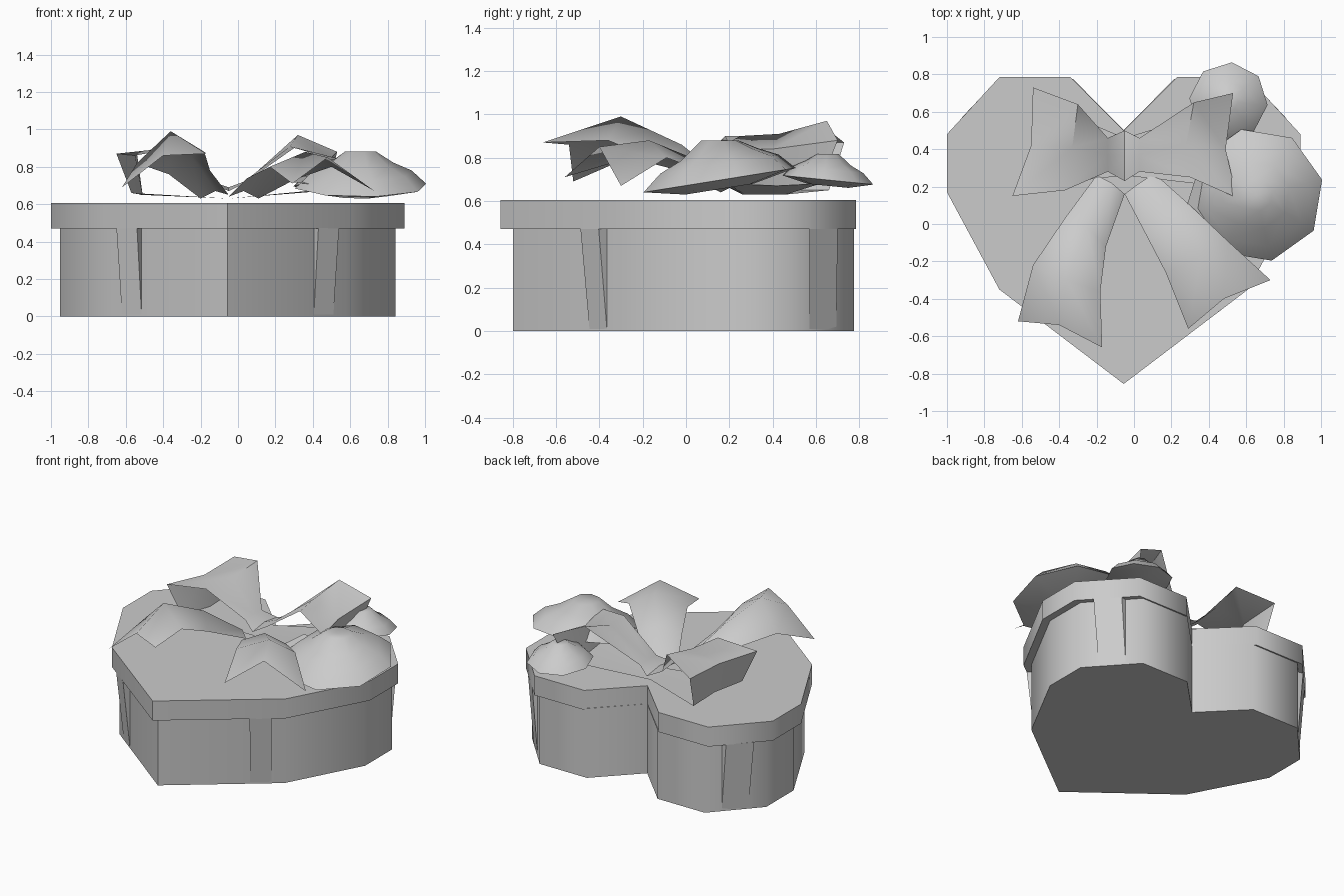
import bpy, bmesh, math

if "Cube" in bpy.data.objects:
    bpy.data.objects.remove(bpy.data.objects["Cube"])

CX = -0.055  # mirror axis of the heart box
grey = bpy.data.materials.new("warm_grey")
grey.diffuse_color = (0.6, 0.6, 0.6, 1)
grey.use_nodes = True
grey.node_tree.nodes["Principled BSDF"].inputs["Base Color"].default_value = grey.diffuse_color


def make(name, verts, faces, angle=60, fix=True):
    me = bpy.data.meshes.new(name)
    me.from_pydata(verts, [], faces)
    if fix:
        bm = bmesh.new()
        bm.from_mesh(me)
        bmesh.ops.recalc_face_normals(bm, faces=bm.faces)
        bm.to_mesh(me)
        bm.free()
    me.materials.append(grey)
    ob = bpy.data.objects.new(name, me)
    bpy.context.collection.objects.link(ob)
    bpy.ops.object.select_all(action='DESELECT')
    ob.select_set(True)
    bpy.context.view_layer.objects.active = ob
    bpy.ops.object.shade_smooth_by_angle(angle=math.radians(angle))
    return ob


def prism(name, outline, z0, z1):
    n = len(outline)
    v = [(x, y, z0) for x, y in outline] + [(x, y, z1) for x, y in outline]
    f = [tuple(range(n))[::-1], tuple(range(n, 2 * n))]
    f += [(i, (i + 1) % n, n + (i + 1) % n, n + i) for i in range(n)]
    return make(name, v, f)


def ribbon(name, rows):
    """Cloth sheet through rows of points."""
    w = len(rows[0])
    v = [p for r in rows for p in r]
    f = [(i * w + j, i * w + j + 1, (i + 1) * w + j + 1, (i + 1) * w + j)
         for i in range(len(rows) - 1) for j in range(w - 1)]
    ob = make(name, v, f)
    # face the first row's normal upward
    if sum(p.normal.z * p.area for p in ob.data.polygons[:4]) < 0:
        ob.data.flip_normals()
    return ob


# Heart-shaped box and lid
half = [(0.945, 0.17), (0.945, 0.48), (0.665, 0.785), (0.285, 0.785)]
right = [(0.0, -0.855), (0.665, -0.35)] + half + [(0.0, 0.50)]
heart = [(CX + x, y) for x, y in right] + [(CX - x, y) for x, y in right[-2:0:-1]]


def inner(x, y):
    return CX + (x - CX) * 0.95, 0.55 + (y - 0.55) * 0.96


prism("box_body", [inner(x, y) for x, y in heart], 0.0, 0.48)
prism("box_lid", heart, 0.47, 0.605)

# Ribbon bands slanting from the lid rim to the foot of the box
bands = {"front": ((0.485, -0.487), (0.595, -0.403)), "back": ((0.865, 0.57), (0.742, 0.70))}
for place, pts in bands.items():
    for side, s in (("right", 1), ("left", -1)):
        a, b = [(CX + s * x, y) for x, y in pts]
        ia, ib = inner(*a), inner(*b)
        v = [(*a, 0.472), (*b, 0.472), (*ib, 0.01), (*ia, 0.01), (*ia, 0.472), (*ib, 0.472)]
        make(f"{place}_{side}_band", v,
             [(0, 1, 2, 3), (0, 3, 4), (1, 5, 2), (0, 4, 5, 1), (2, 5, 4, 3)], 30)

# Bow loops: knot, crest, outer fold, underside, back to knot
knot = [(-0.05, 0.50, 0.67), (-0.05, 0.36, 0.69), (-0.05, 0.23, 0.67)]
base = [(-0.05, 0.46, 0.63), (-0.05, 0.36, 0.63), (-0.05, 0.26, 0.63)]
ribbon("left_bow_loop", [
    knot,
    [(-0.14, 0.46, 0.71), (-0.14, 0.37, 0.72), (-0.14, 0.28, 0.71)],
    [(-0.30, 0.64, 0.94), (-0.33, 0.41, 0.90), (-0.37, 0.18, 0.90)],
    [(-0.54, 0.73, 0.87), (-0.55, 0.42, 0.86), (-0.65, 0.15, 0.87)],
    [(-0.52, 0.66, 0.65), (-0.51, 0.42, 0.65), (-0.57, 0.20, 0.66)],
    base])
ribbon("right_bow_loop", [
    knot,
    [(0.03, 0.46, 0.71), (0.03, 0.37, 0.72), (0.03, 0.28, 0.71)],
    [(0.32, 0.65, 0.97), (0.28, 0.43, 0.91), (0.30, 0.25, 0.90)],
    [(0.53, 0.70, 0.88), (0.49, 0.40, 0.84), (0.55, 0.14, 0.84)],
    [(0.48, 0.62, 0.68), (0.45, 0.42, 0.67), (0.47, 0.20, 0.68)],
    base])

# Bow tails arching forward
ribbon("left_bow_tail", [
    [(-0.20, 0.26, 0.63), (-0.12, 0.22, 0.67), (-0.05, 0.16, 0.65)],
    [(-0.37, 0.03, 0.76), (-0.25, -0.02, 0.86), (-0.15, -0.12, 0.78)],
    [(-0.54, -0.22, 0.82), (-0.36, -0.30, 0.99), (-0.18, -0.36, 0.88)],
    [(-0.62, -0.52, 0.69), (-0.40, -0.54, 0.86), (-0.17, -0.66, 0.87)]])
ribbon("right_bow_tail", [
    [(0.11, 0.27, 0.63), (0.03, 0.22, 0.67), (-0.05, 0.16, 0.64)],
    [(0.30, 0.10, 0.73), (0.17, 0.05, 0.79), (0.05, -0.03, 0.74)],
    [(0.50, -0.09, 0.80), (0.36, -0.17, 0.88), (0.17, -0.26, 0.80)],
    [(0.73, -0.30, 0.67), (0.48, -0.40, 0.85), (0.29, -0.56, 0.71)]])


# Flowers: domed rings of petals round a bud
def flower(name, cx, cy, z, r, h, tilt, turn, n=8):
    rings = [(0.45, 0.0), (1.0, 0.18), (0.78, 0.50), (0.50, 0.70), (0.24, 0.98)]
    v = []
    for k, (s, t) in enumerate(rings):
        for i in range(n):
            a = turn + 2 * math.pi * i / n
            dy = r * s * math.sin(a)
            slope = tilt if k < 4 else 0
            v.append((cx + r * s * math.cos(a), cy + dy, z + h * t + slope * dy))
    f = [(k * n + i, k * n + (i + 1) % n, (k + 1) * n + (i + 1) % n, (k + 1) * n + i)
         for k in range(len(rings) - 1) for i in range(n)]
    m = len(v)
    v.append((cx, cy, z + h * 0.96))
    f += [((len(rings) - 1) * n + i, (len(rings) - 1) * n + (i + 1) % n, m) for i in range(n)]
    f.append(tuple(range(n))[::-1])
    make(name, v, f, 75)


flower("large_flower", 0.655, 0.155, 0.655, 0.36, 0.23, 0.16, math.radians(13))
flower("small_flower", 0.505, 0.655, 0.67, 0.21, 0.15, -0.10, math.radians(40))

# Leaf tucked beside the large flower
ribbon("leaf", [[(0.27, 0.06, 0.72), (0.33, 0.25, 0.75)],
                [(0.45, 0.00, 0.70), (0.50, 0.24, 0.74)]])
